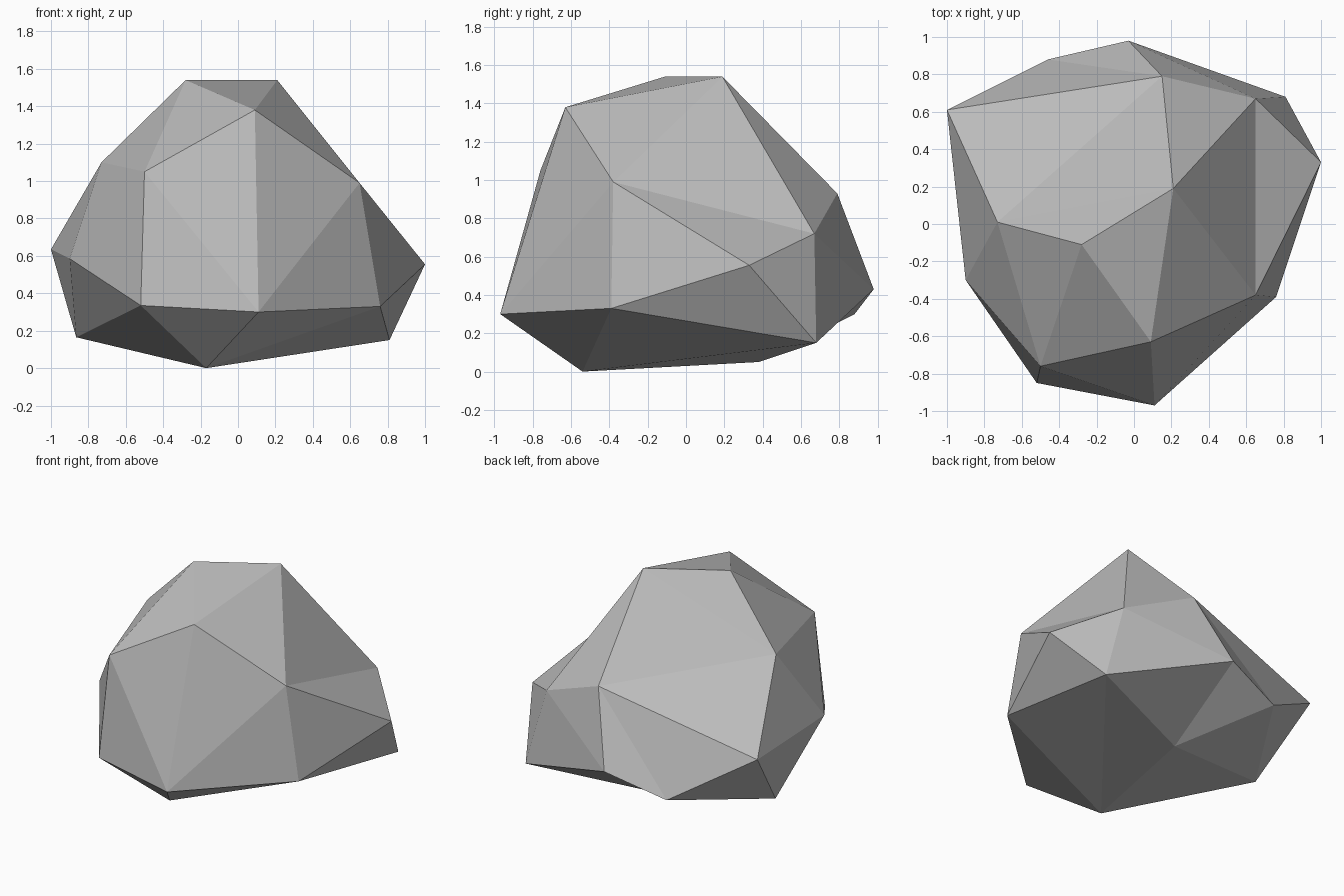
import bpy
import bmesh

cube = bpy.data.objects.get("Cube")
if cube:
    bpy.data.objects.remove(cube, do_unlink=True)


def make_material(name, color):
    mat = bpy.data.materials.new(name)
    mat.use_nodes = True
    mat.diffuse_color = color
    for node in mat.node_tree.nodes:
        if node.type == 'BSDF_PRINCIPLED':
            node.inputs["Base Color"].default_value = color
            node.inputs["Roughness"].default_value = 0.9
    return mat


# Corner points of the boulder, from the summit down to the underside
corners = {
    # summit
    "A": (-.28, -.11, 1.54), "B": (.21, .19, 1.54), "C": (.09, -.63, 1.38),
    # shoulders
    "D": (.65, -.38, .99), "E": (-.73, .01, 1.1), "F": (-.5, -.76, 1.05),
    "L": (.65, .67, .72), "Q": (.15, .79, .93),
    # widest ring
    "G": (-.52, -.85, .335), "H": (.11, -.97, .3), "I": (.76, -.39, .33),
    "J": (1, .33, .555), "R": (-.03, .98, .43), "S": (-.46, .88, .3),
    "M": (-1, .61, .635), "N": (-.9, -.3, .585),
    # underside
    "K": (.81, .68, .15), "O": (-.865, .21, .165),
    "P": (-.17, -.54, 0), "T": (-.03, .38, .05),
}


def turn_edge(bm, a, b):
    """Turn the edge lying across a and b so that it joins them instead."""
    if bm.edges.get((a, b)):
        return
    for edge in bm.edges:
        tips = {v for f in edge.link_faces for v in f.verts} - set(edge.verts)
        if tips == {a, b}:
            ends = list(edge.verts)
            bmesh.ops.delete(bm, geom=[edge], context='EDGES')
            for end in ends:
                bm.faces.new((a, b, end))
            return


# Boulder: convex hull, then its hollows and facet diagonals
bm = bmesh.new()
vert = {key: bm.verts.new(co) for key, co in corners.items()}
bmesh.ops.convex_hull(bm, input=list(bm.verts))
creases = "DL RT EB EQ FH HD IP QS LR PT TO AF NF EN OG GP"
for repeat in range(2):
    for first, second in creases.split():
        turn_edge(bm, vert[first], vert[second])
bmesh.ops.recalc_face_normals(bm, faces=list(bm.faces))
for face in bm.faces:
    face.smooth = False

mesh = bpy.data.meshes.new("boulder")
bm.to_mesh(mesh)
bm.free()
mesh.materials.append(make_material("stone grey", (.5, .5, .5, 1)))
boulder = bpy.data.objects.new("boulder", mesh)
bpy.context.scene.collection.objects.link(boulder)
